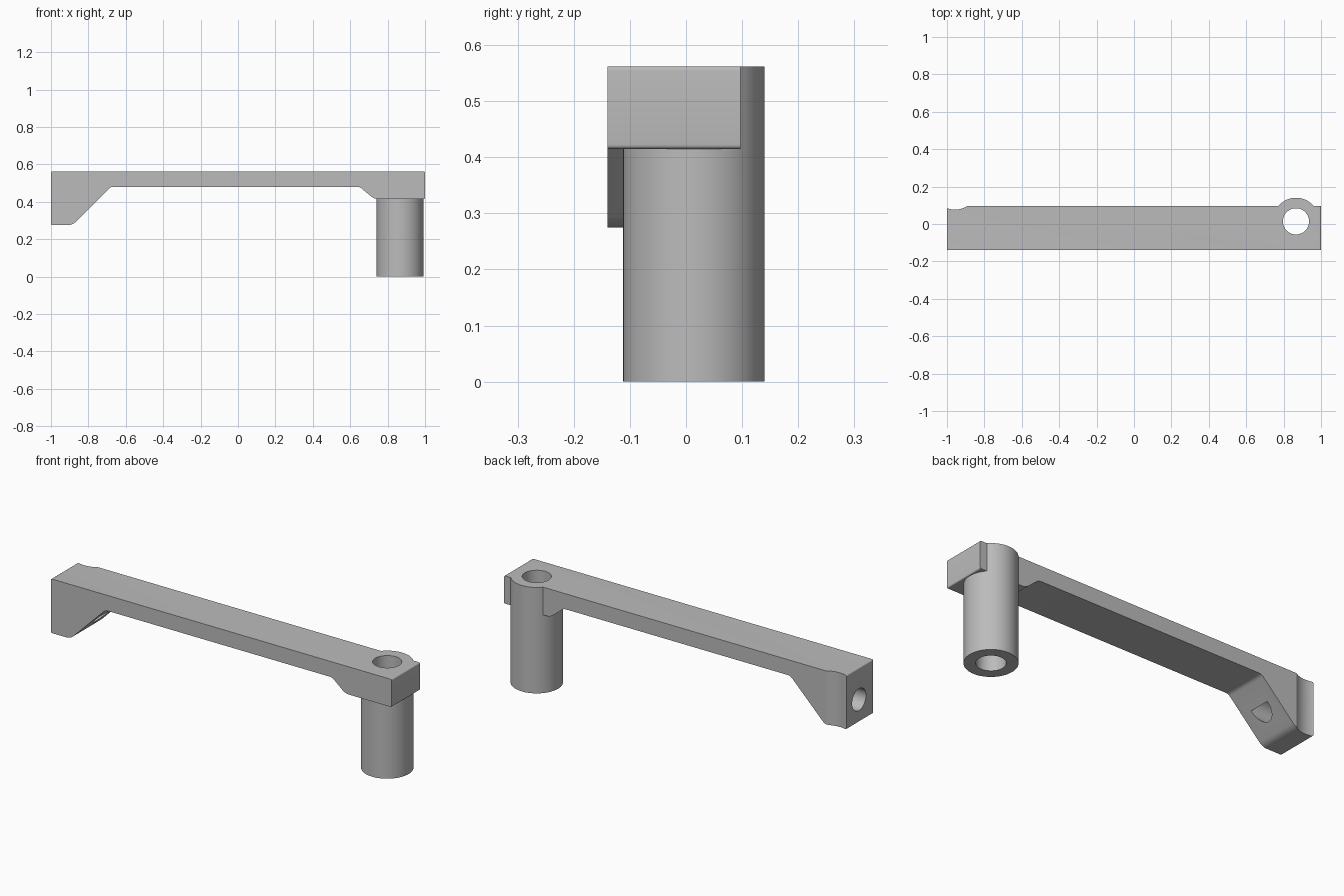
import bpy, bmesh
from math import pi
from mathutils import Vector, Matrix

old = bpy.data.objects.get("Cube")
if old:
    bpy.data.objects.remove(old, do_unlink=True)

grey = bpy.data.materials.new("plain grey")
grey.use_nodes = True
grey.diffuse_color = (0.5, 0.5, 0.5, 1)
grey.node_tree.nodes["Principled BSDF"].inputs["Base Color"].default_value = (0.5, 0.5, 0.5, 1)


def make_object(name, bm):
    bmesh.ops.recalc_face_normals(bm, faces=bm.faces)
    mesh = bpy.data.meshes.new(name)
    bm.to_mesh(mesh)
    bm.free()
    mesh.materials.append(grey)
    obj = bpy.data.objects.new(name, mesh)
    bpy.context.collection.objects.link(obj)
    return obj


def cylinder(name, start, end, radius):
    """Closed cylinder running between two points."""
    a, b = Vector(start), Vector(end)
    axis = b - a
    turn = axis.to_track_quat('Z', 'Y').to_matrix().to_4x4()
    bm = bmesh.new()
    bmesh.ops.create_cone(bm, cap_ends=True, segments=64, radius1=radius, radius2=radius,
                          depth=axis.length, matrix=Matrix.Translation((a + b) / 2) @ turn)
    return make_object(name, bm)


def rounded(corners, steps=4):
    """Round each (x, z, radius) corner with a short quadratic curve."""
    points = []
    for i, (x, z, r) in enumerate(corners):
        p = Vector((x, z))
        to_prev = (Vector(corners[i - 1][:2]) - p).normalized() * r
        to_next = (Vector(corners[(i + 1) % len(corners)][:2]) - p).normalized() * r
        for k in range(steps + 1):
            t = k / steps
            points.append(p + to_prev * (1 - t) ** 2 + to_next * t ** 2)
    return points


def combine(target, tool, operation):
    mod = target.modifiers.new(operation.title(), 'BOOLEAN')
    mod.operation = operation
    mod.solver = 'EXACT'
    mod.object = tool
    bpy.ops.object.select_all(action='DESELECT')
    target.select_set(True)
    bpy.context.view_layer.objects.active = target
    bpy.ops.object.modifier_apply(modifier=mod.name)
    bpy.data.objects.remove(tool, do_unlink=True)


# Beam: side profile extruded across its width
TOP, FRONT, BACK = 0.562, -0.14, 0.097
profile = rounded([(-1, TOP, 0.008), (-1, 0.275, 0.008), (-0.885, 0.275, 0.025),
                   (-0.68, 0.48, 0.015), (0.65, 0.48, 0.015), (0.728, 0.415, 0.02),
                   (1, 0.415, 0.008), (1, TOP, 0.008)])
bm = bmesh.new()
face = bm.faces.new([bm.verts.new((p.x, FRONT, p.y)) for p in profile])
side = bmesh.ops.extrude_face_region(bm, geom=[face])
bmesh.ops.translate(bm, vec=(0, BACK - FRONT, 0),
                    verts=[v for v in side["geom"] if isinstance(v, bmesh.types.BMVert)])
arm = make_object("arm_with_pivot_tube", bm)

# Pivot tube with its through bore
px, py = 0.866, 0.014
combine(arm, cylinder("pivot_tube", (px, py, 0), (px, py, TOP), 0.126), 'UNION')
combine(arm, cylinder("pivot_bore", (px, py, -0.1), (px, py, 0.7), 0.07), 'DIFFERENCE')

# Clearance groove on the back of the foot
combine(arm, cylinder("groove", (-0.957, 0.203, 0), (-0.957, 0.203, 0.8), 0.126), 'DIFFERENCE')

# Blind screw hole in the end face, breaking out through the slope
combine(arm, cylinder("screw_hole", (-1.1, -0.022, 0.394), (-0.766, -0.022, 0.394), 0.058), 'DIFFERENCE')

bpy.ops.object.select_all(action='DESELECT')
arm.select_set(True)
bpy.context.view_layer.objects.active = arm
bpy.ops.object.shade_smooth_by_angle(angle=pi / 6)
